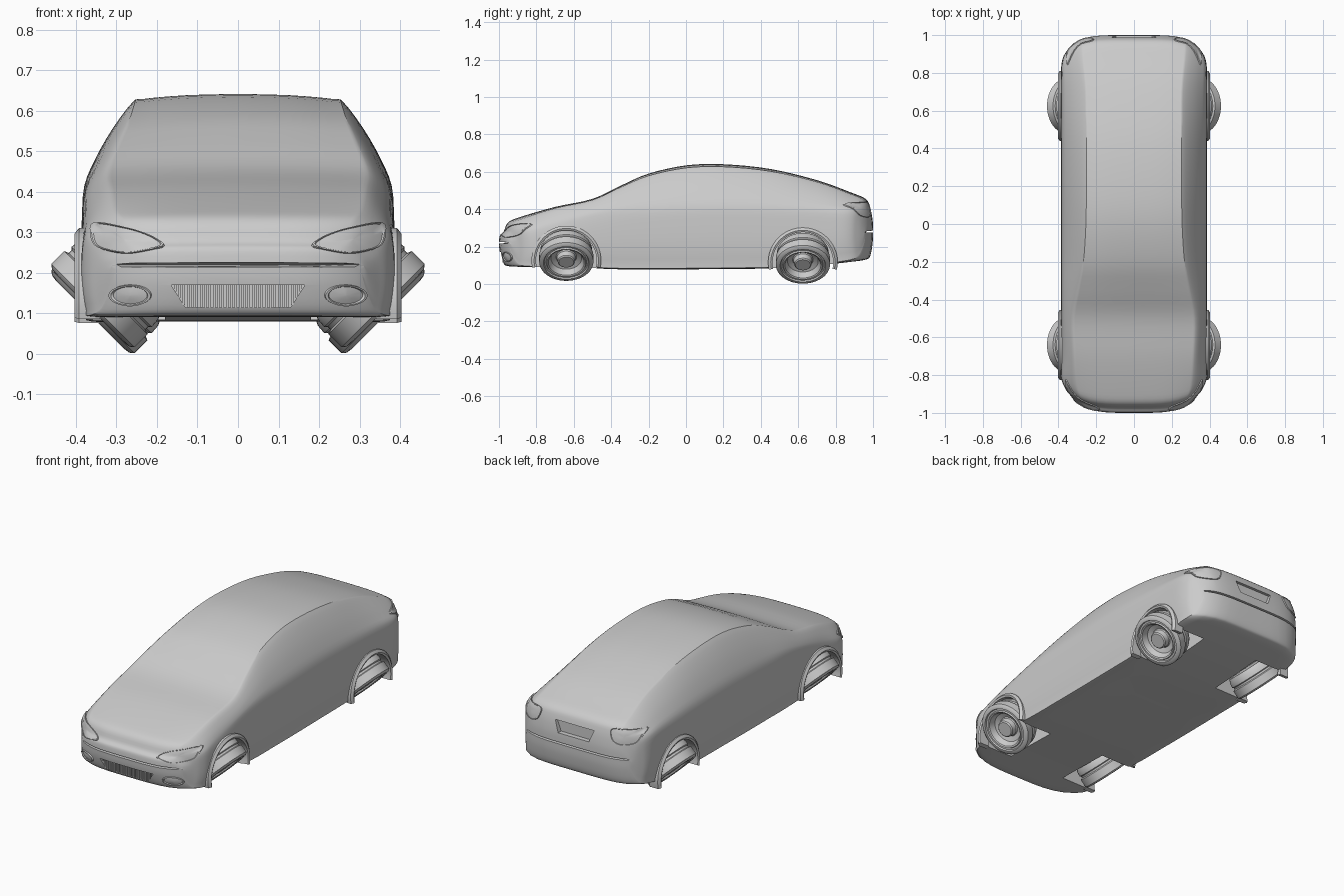
import bpy, bmesh, math
from mathutils import Vector, Matrix
from mathutils.bvhtree import BVHTree

if "Cube" in bpy.data.objects:
    bpy.data.objects.remove(bpy.data.objects["Cube"])

paint = bpy.data.materials.new("light grey")
paint.diffuse_color = (0.6, 0.6, 0.6, 1)
paint.use_nodes = True
paint.node_tree.nodes["Principled BSDF"].inputs["Base Color"].default_value = paint.diffuse_color


def smooth_path(pts, n, closed=False):
    """Catmull-Rom points through tuples of any size."""
    out, m = [], len(pts)
    get = (lambda i: pts[i % m]) if closed else (lambda i: pts[max(0, min(m - 1, i))])
    for i in range(m if closed else m - 1):
        for k in range(n):
            f = k / n
            out.append(tuple(0.5 * (2*b + (c - a)*f + (2*a - 5*b + 4*c - d)*f*f + (3*b - a - 3*c + d)*f**3)
                             for a, b, c, d in zip(get(i-1), get(i), get(i+1), get(i+2))))
    if not closed:
        out.append(tuple(pts[-1]))
    return out


def loft(name, rings, cap_start=True, cap_end=True, angle=35):
    """Skin a list of closed rings."""
    bm = bmesh.new()
    rows = [[bm.verts.new(p) for p in ring] for ring in rings]
    n = len(rows[0])
    for a, b in zip(rows, rows[1:]):
        for i in range(n):
            j = (i + 1) % n
            bm.faces.new((a[i], a[j], b[j], b[i]))
    if cap_start:
        bm.faces.new(rows[0])
    if cap_end:
        bm.faces.new(rows[-1])
    bmesh.ops.recalc_face_normals(bm, faces=bm.faces)
    me = bpy.data.meshes.new(name)
    bm.to_mesh(me)
    bm.free()
    me.materials.append(paint)
    ob = bpy.data.objects.new(name, me)
    bpy.context.collection.objects.link(ob)
    if angle:
        shade(ob, angle)
    return ob


def shade(ob, angle):
    bpy.ops.object.select_all(action='DESELECT')
    ob.select_set(True)
    bpy.context.view_layer.objects.active = ob
    bpy.ops.object.shade_smooth_by_angle(angle=math.radians(angle))


def prism_y(outline, y0, y1):
    return [[(x, y, z) for x, z in outline] for y in (y0, y1)]


# body stations: y, floor, top, half width, roof edge half width, shoulder height
STATIONS = [
    (-1.0, .215, .225, .31, .25, .22), (-.995, .17, .26, .32, .26, .22),
    (-.975, .11, .28, .345, .28, .23), (-.95, .095, .33, .37, .29, .27),
    (-.88, .092, .36, .385, .31, .285), (-.7, .09, .412, .385, .32, .31),
    (-.5, .085, .455, .385, .325, .36), (-.35, .08, .525, .385, .30, .39),
    (-.2, .08, .59, .385, .275, .40), (0, .08, .634, .385, .262, .41),
    (.2, .082, .64, .385, .26, .415), (.45, .085, .615, .385, .26, .41),
    (.7, .10, .555, .385, .26, .40), (.88, .118, .49, .385, .275, .39),
    (.96, .13, .455, .375, .28, .375), (.985, .15, .41, .355, .28, .34),
    (.998, .22, .34, .33, .27, .28), (1.0, .275, .285, .32, .26, .28)]


def section(y, b, t, w, r, s):
    lo = lambda f: b + (s - b) * f
    up = lambda f: s + (t - s) * f
    gx = lambda f: .985 * w + (r - .985 * w) * f
    half = [(0, b), (.5*w, b), (.93*w, b), (.975*w, lo(.08)), (w, lo(.4)), (w, lo(.75)), (.985*w, s),
            (gx(.3) + .008, up(.3)), (gx(.65) + .008, up(.62)), (r, up(.91)),
            (.9*r, up(.945)), (.5*r, up(.985)), (0, t)]
    half = smooth_path(half, 3)
    loop = half + [(-x, z) for x, z in half[-2:0:-1]]
    # round the corners of nose and tail in plan
    f = max(0, (abs(y) - .6) / .4) ** 2
    bend = lambda x: f * .14 * (abs(x) / .385)**4 if y < 0 else -f * .11 * (abs(x) / .385)**5
    return [(x, y + bend(x), z) for x, z in loop]


body = loft("car_body", [section(*st) for st in smooth_path(STATIONS, 4)], angle=0)

# cut wheel wells, front grille opening and rear plate recess
AXLES = ((-.64, .125, .112), (.625, .115, .097))   # y, arch centre z, wheel z
GRILLE = [(-.165, .17), (.165, .17), (.13, .115), (-.13, .115)]
PLATE = [(-.12, .40), (.12, .40), (.095, .335), (-.095, .335)]
cutters = [loft("grille_cutter", prism_y(GRILLE, -1.1, -.955), angle=0),
           loft("plate_cutter", prism_y(PLATE, .972, 1.1), angle=0)]
for y, z, _ in AXLES:
    for sx in (-1, 1):
        rings = [[(sx * x, y + .168 * math.cos(a * math.pi / 24), z + .168 * math.sin(a * math.pi / 24))
                  for a in range(48)] for x in (.18, .5)]
        cutters.append(loft("well_cutter", rings, angle=0))
bpy.context.view_layer.objects.active = body
for c in cutters:
    mod = body.modifiers.new("cut", 'BOOLEAN')
    mod.operation, mod.solver, mod.object = 'DIFFERENCE', 'EXACT', c
    bpy.ops.object.modifier_apply(modifier=mod.name)
    bpy.data.objects.remove(c)
shade(body, 32)

# wheels: turned profile (along axle, radius), tilted outward and down
PROFILE = [(-.12, .05), (-.12, .128), (-.10, .138), (-.075, .14), (-.07, .134), (-.06, .134), (-.055, .145),
           (-.01, .145), (-.002, .135), (0, .122), (-.008, .118), (-.008, .108), (0, .104), (-.004, .096),
           (-.035, .082), (-.045, .055), (-.04, .05), (-.012, .046), (-.006, .04)]
for y, z, wz in AXLES:
    for sx, side in ((-1, "left"), (1, "right")):
        end = "front" if y < 0 else "rear"
        m = (Matrix.Translation((sx * .365, y, wz)) @ Matrix.Diagonal((sx, 1, 1, 1))
             @ Matrix.Rotation(math.radians(45), 4, 'Y'))
        loft(f"{end}_{side}_wheel",
             [[m @ Vector((a, r * math.cos(k * math.pi / 24), r * math.sin(k * math.pi / 24)))
               for k in range(48)] for a, r in PROFILE])
        # raised arch lip around the well
        rings = []
        for k in range(33):
            a = math.radians(-12 + k * 204 / 32)
            rings.append([(sx * x, y + r * math.cos(a), z + r * math.sin(a))
                          for r, x in ((.162, .34), (.162, .398), (.172, .403), (.186, .392), (.186, .34))])
        loft(f"{end}_{side}_arch", rings)

# upright grille bars
for i in range(30):
    x = -.155 + .31 * i / 29
    low = .115 + max(0, abs(x) - .13) / .035 * .055
    loft("grille_bar", prism_y([(x - .003, low), (x + .003, low), (x + .003, .17), (x - .003, .17)],
                               -.95, -.98), angle=0)

# lamps: raised panels that follow the body surface
bm = bmesh.new()
bm.from_mesh(body.data)
tree = BVHTree.FromBMesh(bm)


def lamp(name, outline, front, levels):
    d = Vector((0, 1 if front else -1, 0))
    outline = smooth_path(outline, 4, closed=True)
    cx = sum(p[0] for p in outline) / len(outline)
    cz = sum(p[1] for p in outline) / len(outline)
    for sx, side in ((-1, "left"), (1, "right")):
        rings = []
        for scale, lift in levels:
            ring = []
            for x, z in outline:
                p = Vector((sx * (cx + (x - cx) * scale), 0, cz + (z - cz) * scale))
                hit, nor, _, _ = tree.ray_cast(p - 2 * d, d)
                if hit is None:
                    hit, nor, _, _ = tree.find_nearest(p - .9 * d)
                ring.append(hit + nor * lift)
            rings.append(ring)
        loft(f"{side}_{name}", rings, cap_start=False)


PANEL = [(1, -.002), (.97, .006), (.92, .006), (.89, .003), (.6, .004), (.3, .004), (.05, .004)]
lamp("headlamp", [(.18, .267), (.22, .295), (.29, .315), (.355, .322), (.362, .29), (.345, .262),
                  (.28, .247), (.22, .255)], True, PANEL)
lamp("tail_lamp", [(.22, .435), (.3, .437), (.35, .428), (.358, .40), (.34, .365), (.28, .355),
                   (.235, .37), (.215, .405)], False, PANEL)
lamp("fog_lamp", [(.265 + .052 * math.cos(k * math.pi / 6), .145 + .026 * math.sin(k * math.pi / 6))
                  for k in range(12)], True,
     [(1, -.002), (.97, .007), (.86, .007), (.8, .002), (.4, .004), (.05, .005)])
bm.free()
